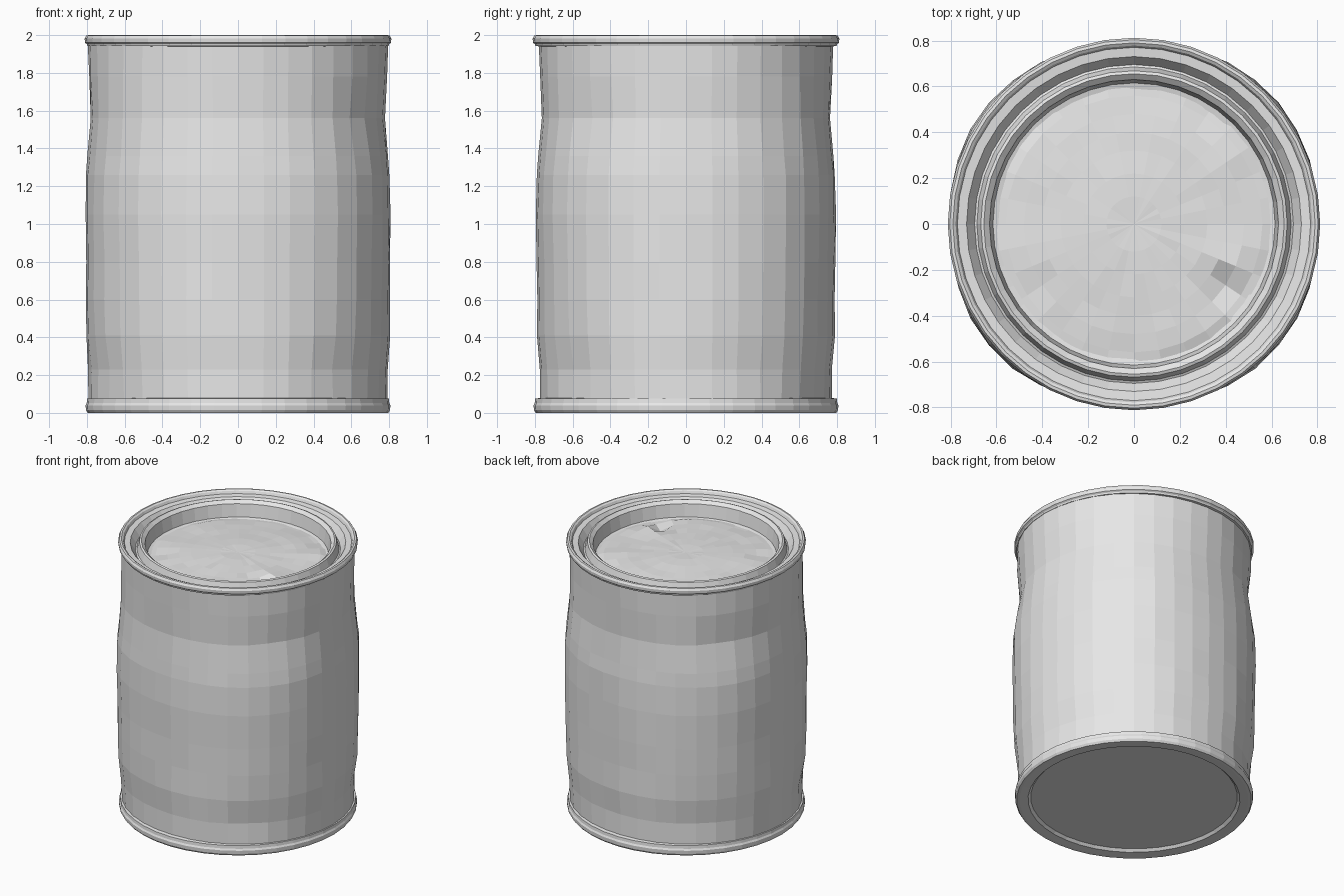
import bpy
import math
import random

random.seed(7)

if "Cube" in bpy.data.objects:
    bpy.data.objects.remove(bpy.data.objects["Cube"], do_unlink=True)

metal = bpy.data.materials.new("bare_grey_metal")
GREY = (0.8, 0.8, 0.8, 1)
metal.diffuse_color = GREY
metal.use_nodes = True
metal.node_tree.nodes["Principled BSDF"].inputs["Base Color"].default_value = GREY


def lathe(name, profile, segments, warp=None):
    """Spin (radius, z) points about z; warp adjusts each point. Radius 0 makes a fan."""
    verts, rows, faces = [], [], []
    for r, z in profile:
        count = segments if r > 0 else 1
        row = []
        for i in range(count):
            a = 2 * math.pi * i / segments
            rr, zz = warp(r, z, a) if warp else (r, z)
            row.append(len(verts))
            verts.append((rr * math.cos(a), rr * math.sin(a), zz))
        rows.append(row)
    for low, high in zip(rows, rows[1:]):
        for i in range(segments):
            j = (i + 1) % segments
            if len(low) == 1:
                faces.append((low[0], high[j], high[i]))
            elif len(high) == 1:
                faces.append((low[i], low[j], high[0]))
            else:
                faces.append((low[i], low[j], high[j], high[i]))
    mesh = bpy.data.meshes.new(name)
    mesh.from_pydata(verts, [], faces)
    mesh.materials.append(metal)
    obj = bpy.data.objects.new(name, mesh)
    bpy.context.collection.objects.link(obj)
    return obj


def bump(distance, spread):
    return math.exp(-(distance / spread) ** 2)


# Battered wall, dents repeat on the opposite side:
# angle, height, angular spread, height spread, depth
DENTS = [
    (-36, 1.5, 14, 0.11, -0.024),
    (45, 1.54, 22, 0.15, 0.008),
    (-50, 0.27, 14, 0.12, -0.022),
    (22, 0.24, 18, 0.12, -0.015),
    (85, 0.2, 20, 0.12, -0.010),
]


def dent_wall(r, z, a):
    middle = math.sin(math.pi * z / 2)
    r += 0.008 * math.cos(2 * a) + 0.024 * middle * math.sin(2 * a) ** 2
    for angle, height, wide, tall, depth in DENTS:
        turn = (math.degrees(a) - angle + 90) % 180 - 90
        r += depth * bump(turn, wide) * bump(z - height, tall)
    if 0.1 < z < 1.9:
        r += random.uniform(-0.003, 0.003)
    return r, z


lathe("can_wall", [
    (0.784, 0.06), (0.789, 0.23), (0.797, 0.41), (0.797, 0.6), (0.797, 0.8),
    (0.8, 1.05), (0.796, 1.26), (0.788, 1.36), (0.77, 1.56),
    (0.781, 1.78), (0.787, 1.945)], 36, dent_wall)

# Rolled bottom seam with recessed base
lathe("bottom_rim", [
    (0, 0.022), (0.7, 0.022), (0.718, 0.004), (0.775, 0),
    (0.795, 0), (0.805, 0.015), (0.807, 0.04), (0.801, 0.052),
    (0.799, 0.075), (0.77, 0.08)], 40)

# Rolled top seam, the channel inside it, the groove and the lid's raised bead
lathe("top_rim", [
    (0.77, 1.94), (0.797, 1.942), (0.8, 1.952), (0.81, 1.96), (0.812, 1.982),
    (0.803, 1.998), (0.79, 2), (0.778, 1.992), (0.77, 1.974), (0.73, 1.97),
    (0.695, 1.92), (0.685, 1.925), (0.668, 1.98), (0.655, 1.985),
    (0.63, 1.964), (0.615, 1.872), (0.59, 1.866)], 40)


# Crumpled sunken lid, slightly domed
def crumple(r, z, a):
    x, y = r * math.cos(a), r * math.sin(a)
    if 0 < r < 0.6:
        z += 0.006 * math.sin(5 * x + 2) * math.cos(6 * y)
        z += random.uniform(-0.005, 0.005) * r / 0.5
        z -= 0.045 * bump(x - 0.4, 0.1) * bump(y + 0.28, 0.06)
        z += 0.02 * bump(x - 0.45, 0.12) * bump(y + 0.17, 0.06)
        z -= 0.025 * bump(x - 0.35, 0.08) * bump(y - 0.47, 0.06)
        z -= 0.02 * bump(x + 0.47, 0.08) * bump(y + 0.28, 0.06)
    return r, z


lathe("lid_panel", [
    (0.612, 1.865), (0.56, 1.877), (0.48, 1.885), (0.4, 1.888), (0.32, 1.89),
    (0.22, 1.892), (0.12, 1.893), (0, 1.894)], 32, crumple)
